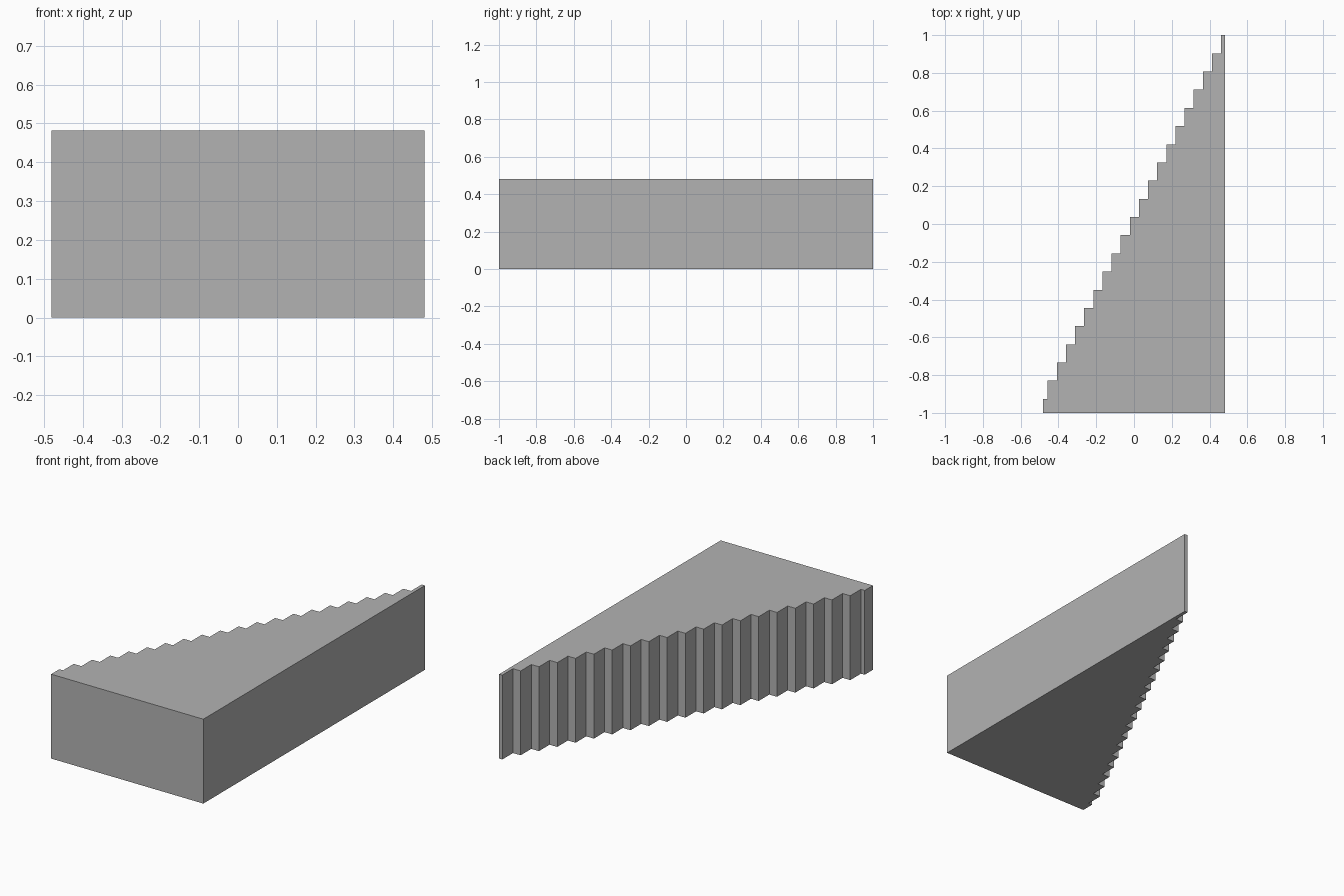
import bpy
import bmesh

cube = bpy.data.objects.get("Cube")
if cube:
    bpy.data.objects.remove(cube, do_unlink=True)

# Plain grey material
grey = bpy.data.materials.new("grey")
grey.use_nodes = True
colour = (0.45, 0.45, 0.45, 1)
grey.diffuse_color = colour
grey.node_tree.nodes["Principled BSDF"].inputs["Base Color"].default_value = colour

HALF_X, HALF_Y, HEIGHT = 0.481, 1.0, 0.482
STEPS = 20
RUN_X, RUN_Y = 0.0483, 0.0963
FIRST_X, FIRST_Y = -0.457, HALF_Y - STEPS * RUN_Y

# Wedge outline: two straight sides and a stepped diagonal
outline = [(HALF_X, -HALF_Y), (HALF_X, HALF_Y)]
for i in reversed(range(STEPS)):
    x = FIRST_X + i * RUN_X
    y = FIRST_Y + i * RUN_Y
    outline += [(x, y + RUN_Y), (x, y)]
outline += [(-HALF_X, FIRST_Y), (-HALF_X, -HALF_Y)]

# Extrude the outline into a solid block
bm = bmesh.new()
base = bm.faces.new([bm.verts.new((x, y, 0)) for x, y in outline])
top = bmesh.ops.extrude_face_region(bm, geom=[base], use_keep_orig=True)
bmesh.ops.translate(bm, vec=(0, 0, HEIGHT),
                    verts=[v for v in top["geom"] if isinstance(v, bmesh.types.BMVert)])
bmesh.ops.recalc_face_normals(bm, faces=bm.faces)

mesh = bpy.data.meshes.new("stepped_wedge")
bm.to_mesh(mesh)
bm.free()
mesh.materials.append(grey)
wedge = bpy.data.objects.new("stepped_wedge", mesh)
bpy.context.collection.objects.link(wedge)
